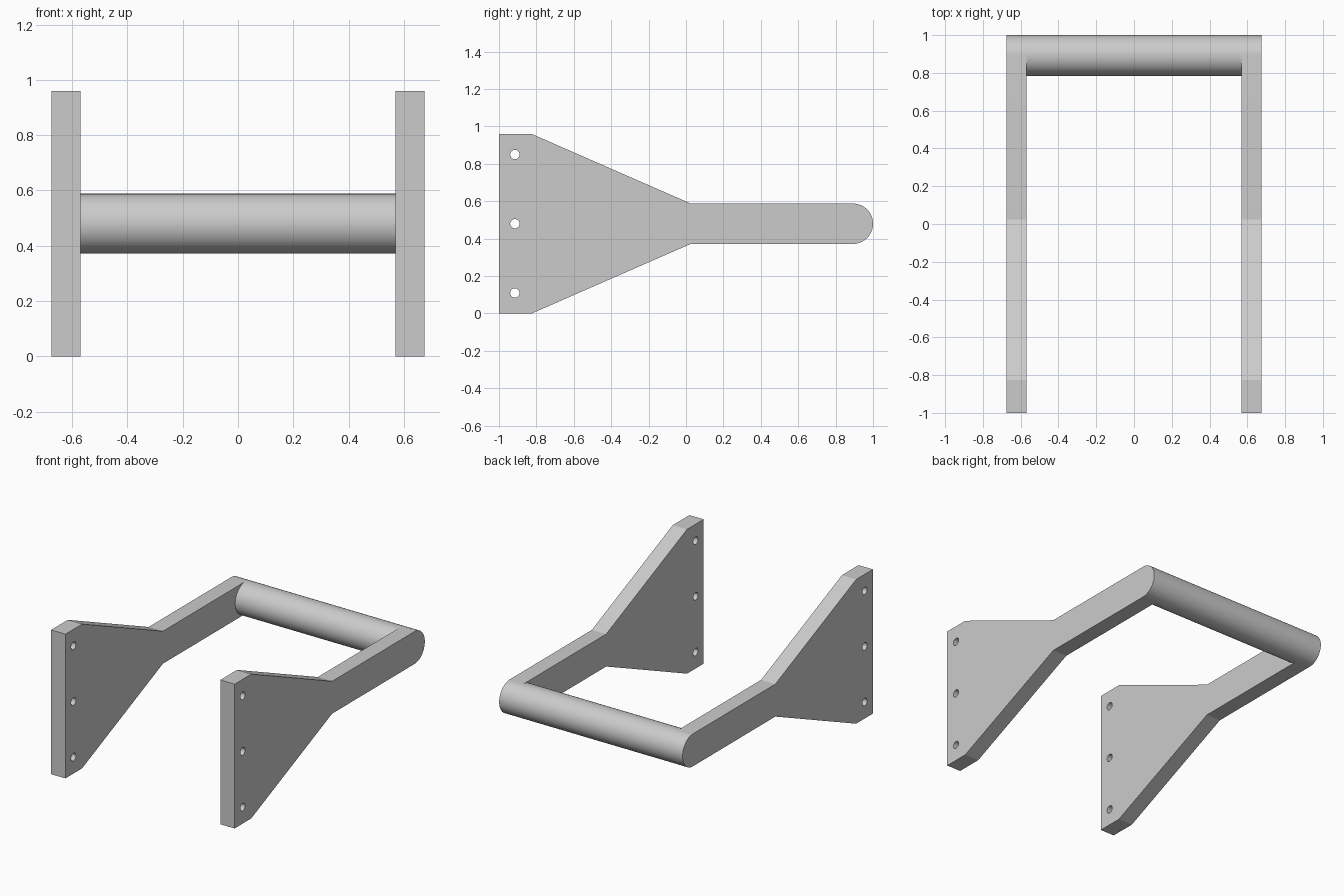
import bpy
import bmesh
from math import pi, sin, cos, radians

cube = bpy.data.objects.get("Cube")
if cube:
    bpy.data.objects.remove(cube, do_unlink=True)

INNER, OUTER = 0.57, 0.675      # side plate thickness range in x
MID_Z, RADIUS, BAR_Y = 0.48, 0.108, 0.892
HALF_HEIGHT = 0.48

grey = bpy.data.materials.new("plain grey")
grey.use_nodes = True
color = (0.6, 0.6, 0.6, 1)
grey.diffuse_color = color
grey.node_tree.nodes["Principled BSDF"].inputs["Base Color"].default_value = color


def select_only(obj):
    bpy.ops.object.select_all(action="DESELECT")
    obj.select_set(True)
    bpy.context.view_layer.objects.active = obj


def smooth(obj):
    select_only(obj)
    bpy.ops.object.shade_smooth_by_angle(angle=radians(20))


def cylinder_x(name, radius, length, x, y, z, sides):
    bpy.ops.mesh.primitive_cylinder_add(
        vertices=sides, radius=radius, depth=length,
        location=(x, y, z), rotation=(0, pi / 2, 0))
    obj = bpy.context.object
    obj.name = name
    obj.data.materials.append(grey)
    return obj


def side_plate(name, side):
    # Outline: lower edge, rounded tip, then the mirrored upper edge
    lower = [(-1, -HALF_HEIGHT), (-0.825, -HALF_HEIGHT), (0.025, -RADIUS)]
    steps = 32
    tip = [(BAR_Y + RADIUS * cos(a), RADIUS * sin(a))
           for a in (-pi / 2 + pi * i / steps for i in range(steps + 1))]
    upper = [(y, -z) for y, z in reversed(lower)]
    bm = bmesh.new()
    face = bm.faces.new([bm.verts.new((side * INNER, y, MID_Z + z))
                         for y, z in lower + tip + upper])
    out = bmesh.ops.extrude_face_region(bm, geom=[face])["geom"]
    bmesh.ops.translate(bm, vec=(side * (OUTER - INNER), 0, 0),
                        verts=[v for v in out if isinstance(v, bmesh.types.BMVert)])
    bmesh.ops.recalc_face_normals(bm, faces=bm.faces)
    mesh = bpy.data.meshes.new(name)
    bm.to_mesh(mesh)
    bm.free()
    mesh.materials.append(grey)
    plate = bpy.data.objects.new(name, mesh)
    bpy.context.collection.objects.link(plate)

    # Three mounting holes drilled through the plate
    for dz in (-0.37, 0, 0.37):
        drill = cylinder_x("hole_cutter", 0.025, 0.3,
                           side * (INNER + OUTER) / 2, -0.915, MID_Z + dz, 32)
        drill.hide_render = True
        cut = plate.modifiers.new("hole", "BOOLEAN")
        cut.operation, cut.solver, cut.object = "DIFFERENCE", "EXACT", drill
        select_only(plate)
        bpy.ops.object.modifier_apply(modifier=cut.name)
        bpy.data.objects.remove(drill, do_unlink=True)
    smooth(plate)


side_plate("left_side_plate", 1)
side_plate("right_side_plate", -1)

# Round bar joining the plate tips
smooth(cylinder_x("cross_bar", RADIUS, 2 * INNER + 0.02, 0, BAR_Y, MID_Z, 64))
